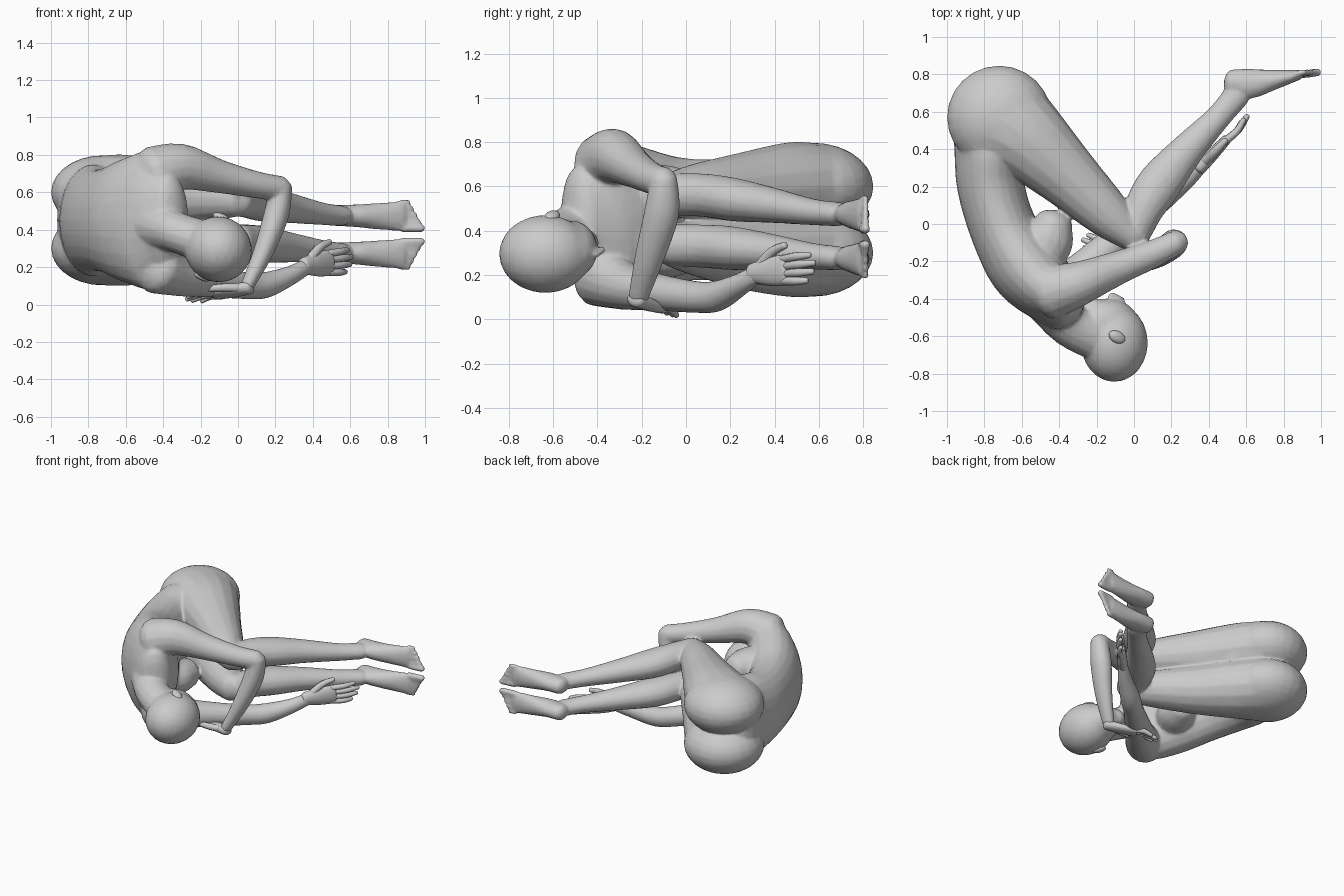
import bpy, bmesh, math
from mathutils import Vector, Matrix

if "Cube" in bpy.data.objects:
    bpy.data.objects.remove(bpy.data.objects["Cube"])

Z = Vector((0, 0, 1))


def spline(pts, n=4):
    # smooth path through points of (x, y, z, half width, half height)
    out = []
    for i in range(len(pts) - 1):
        p0, p1 = pts[max(i - 1, 0)], pts[i]
        p2, p3 = pts[i + 1], pts[min(i + 2, len(pts) - 1)]
        for k in range(n):
            t = k / n
            out.append([0.5 * (2 * b + (c - a) * t + (2 * a - 5 * b + 4 * c - d) * t * t
                               + (3 * b - a - 3 * c + d) * t ** 3)
                        for a, b, c, d in zip(p0, p1, p2, p3)])
    return out + [list(pts[-1])]


def loft(bm, pts, up=Z, sides=16, cap=0.7):
    # tube of elliptical rings with domed ends
    path = spline(pts)
    cs = [Vector(p[:3]) for p in path]
    rings = []
    for i, p in enumerate(path):
        t = (cs[min(i + 1, len(cs) - 1)] - cs[max(i - 1, 0)]).normalized()
        side = t.cross(up).normalized()
        v = side.cross(t)
        rings.append((cs[i], t, side, v, p[3], p[4]))

    def dome(r, sgn):
        c, t, s, v, a, b = r
        return [(c + t * sgn * cap * min(a, b) * math.sin(q), t, s, v,
                 a * math.cos(q), b * math.cos(q)) for q in (0.4, 0.8, 1.15, 1.45)]
    rings = dome(rings[0], -1)[::-1] + rings + dome(rings[-1], 1)
    loops = []
    for c, t, s, v, a, b in rings:
        loops.append([bm.verts.new(c + s * a * math.cos(q) + v * b * math.sin(q))
                      for q in (2 * math.pi * k / sides for k in range(sides))])
    for A, B in zip(loops, loops[1:]):
        for k in range(sides):
            j = (k + 1) % sides
            bm.faces.new((A[k], A[j], B[j], B[k]))
    bm.faces.new(loops[0][::-1])
    bm.faces.new(loops[-1])


def ball(bm, c, r, rot=Matrix.Identity(4)):
    m = Matrix.Translation(c) @ rot @ Matrix.Diagonal((*r, 1))
    bmesh.ops.create_uvsphere(bm, u_segments=24, v_segments=14, radius=1, matrix=m)


def finish(bm, name):
    bmesh.ops.recalc_face_normals(bm, faces=bm.faces)
    me = bpy.data.meshes.new(name)
    bm.to_mesh(me)
    bm.free()
    for p in me.polygons:
        p.use_smooth = True
    ob = bpy.data.objects.new(name, me)
    bpy.context.collection.objects.link(ob)
    return ob


body = bmesh.new()

# torso: pelvis, waist, chest, shoulders
loft(body, [(-.75, .54, .45, .22, .29), (-.77, .36, .45, .19, .3), (-.765, .2, .45, .18, .275),
            (-.70, -.02, .45, .18, .28), (-.585, -.22, .45, .2, .335), (-.46, -.36, .45, .175, .37),
            (-.38, -.46, .44, .125, .26)], sides=24)

# breasts, sloping out of the chest
for z in (.57, .31):
    loft(body, [(-.53, -.2, z, .14, .13), (-.46, -.08, z, .14, .125), (-.43, .0, z, .105, .105)])

# neck and head, crown tipped towards the ground
loft(body, [(-.45, -.42, .43, .13, .15), (-.34, -.54, .39, .12, .11), (-.2, -.6, .34, .13, .115)])
tilt = Matrix.Rotation(math.radians(22), 4, 'Y')
ball(body, (-.105, -.635, .295), (.18, .21, .175), tilt)
ball(body, (-.14, -.52, .315), (.165, .12, .125), tilt)
ball(body, (-.22, -.45, .345), (.06, .055, .06), tilt)
loft(body, [(-.06, -.41, .29, .018, .014), (-.11, -.385, .31, .02, .014), (-.125, -.38, .315, .016, .018)])

# legs and feet; every point is (x, y, mid height, offset from mid, radii)
buttock = [(-.79, .6, .45, .145, .17, .17), (-.73, .56, .45, .148, .245, .198),
           (-.6, .47, .45, .148, .22, .2)]
thigh = [(-.69, .55, .45, .145, .265, .205), (-.57, .455, .45, .148, .225, .2),
         (-.36, .26, .445, .138, .172, .172), (-.14, .05, .45, .125, .128, .13),
         (-.01, -.07, .45, .115, .08, .097)]
shin = [(0, -.06, .45, .115, .085, .095), (.055, .085, .445, .115, .107, .098),
        (.14, .22, .43, .11, .118, .098), (.28, .39, .41, .105, .092, .08),
        (.45, .57, .385, .1, .068, .06), (.55, .69, .375, .1, .072, .055)]
foot = [(.52, .76, .375, .1, .068, .056), (.62, .75, .375, .1, .08, .06),
        (.74, .77, .372, .1, .056, .07), (.88, .798, .372, .1, .028, .082)]
for s in (1, -1):
    ball(body, (-.72, .57, .45 + s * .15), (.28, .277, .198))
    for part in (buttock, thigh, shin, foot):
        loft(body, [(x, y, c + s * d, a, b) for x, y, c, d, a, b in part])
    for i in range(5):
        z = .372 + s * (.036 + .034 * i)
        r = .023 if i == 0 else .017
        tip = .985 - .018 * i
        loft(body, [(.88, .8, z, r, r), (tip - .04, .805, z, r, r), (tip, .812, z, r, r)], sides=8)

# upper arm and forearm of the raised side
loft(body, [(-.44, -.36, .7, .15, .15), (-.3, -.32, .735, .12, .125), (-.1, -.24, .685, .092, .09),
            (.1, -.16, .64, .075, .072), (.225, -.1, .62, .066, .068)])
loft(body, [(.23, -.1, .63, .06, .062), (.205, -.11, .48, .068, .08), (.135, -.165, .28, .054, .067),
            (.05, -.215, .1, .036, .046)], up=Vector((0, 1, 0)))

# arm of the ground side
loft(body, [(-.42, -.38, .2, .14, .15), (-.3, -.28, .15, .112, .108), (-.12, -.11, .12, .087, .083),
            (.05, .05, .1, .07, .072), (.15, .14, .105, .07, .07), (.28, .24, .155, .052, .052),
            (.37, .32, .205, .034, .044)])

ob = finish(body, "curled_body")
m = ob.modifiers.new("fuse", 'REMESH')
m.mode = 'VOXEL'
m.voxel_size = .009
m.use_smooth_shade = True
m = ob.modifiers.new("soften", 'SMOOTH')
m.factor, m.iterations = .5, 8
m = ob.modifiers.new("facets", 'DECIMATE')
m.ratio = .1


# hands: palm, four fingers and thumb
def hand(name, wrist, along, normal, thumb, size, slim=.85):
    bm = bmesh.new()
    w, d = Vector(wrist), Vector(along).normalized()
    n = Vector(normal).normalized()
    e = n.cross(d).normalized() * thumb
    n = d.cross(e).normalized()

    def at(u, v, h, a, b):
        return (*(w + (d * u + e * v * slim + n * h) * size), a * size, b * size)
    loft(bm, [at(-.02, 0, 0, .035, .028), at(.06, 0, 0, .05, .026), at(.14, 0, 0, .054, .02)], up=n)
    for i, length in enumerate((.11, .13, .12, .09)):
        v = .045 - .03 * i
        loft(bm, [at(.13, v, 0, .015, .016), at(.14 + length * .5, v * 1.1, .008, .015, .015),
                  at(.14 + length, v * 1.15, -.004, .011, .011)], up=n, sides=8)
    loft(bm, [at(.02, .03, 0, .02, .02), at(.08, .08, 0, .018, .018),
              at(.14, .1, 0, .013, .013)], up=n, sides=8)
    finish(bm, name)


hand("hand_near_face", (.035, -.215, .085), (-.85, .42, -.16), (-.1, .35, 1), 1, 1.25)
hand("hand_by_shin", (.37, .32, .21), (.66, .7, .07), (.74, -.67, 0), 1, 1.3)

# ears
for name, c in (("upper_ear", (-.09, -.605, .465)), ("lower_ear", (-.19, -.6, .15))):
    bm = bmesh.new()
    ball(bm, c, (.05, .032, .022), tilt @ Matrix.Rotation(math.radians(-25), 4, 'Z'))
    finish(bm, name)
